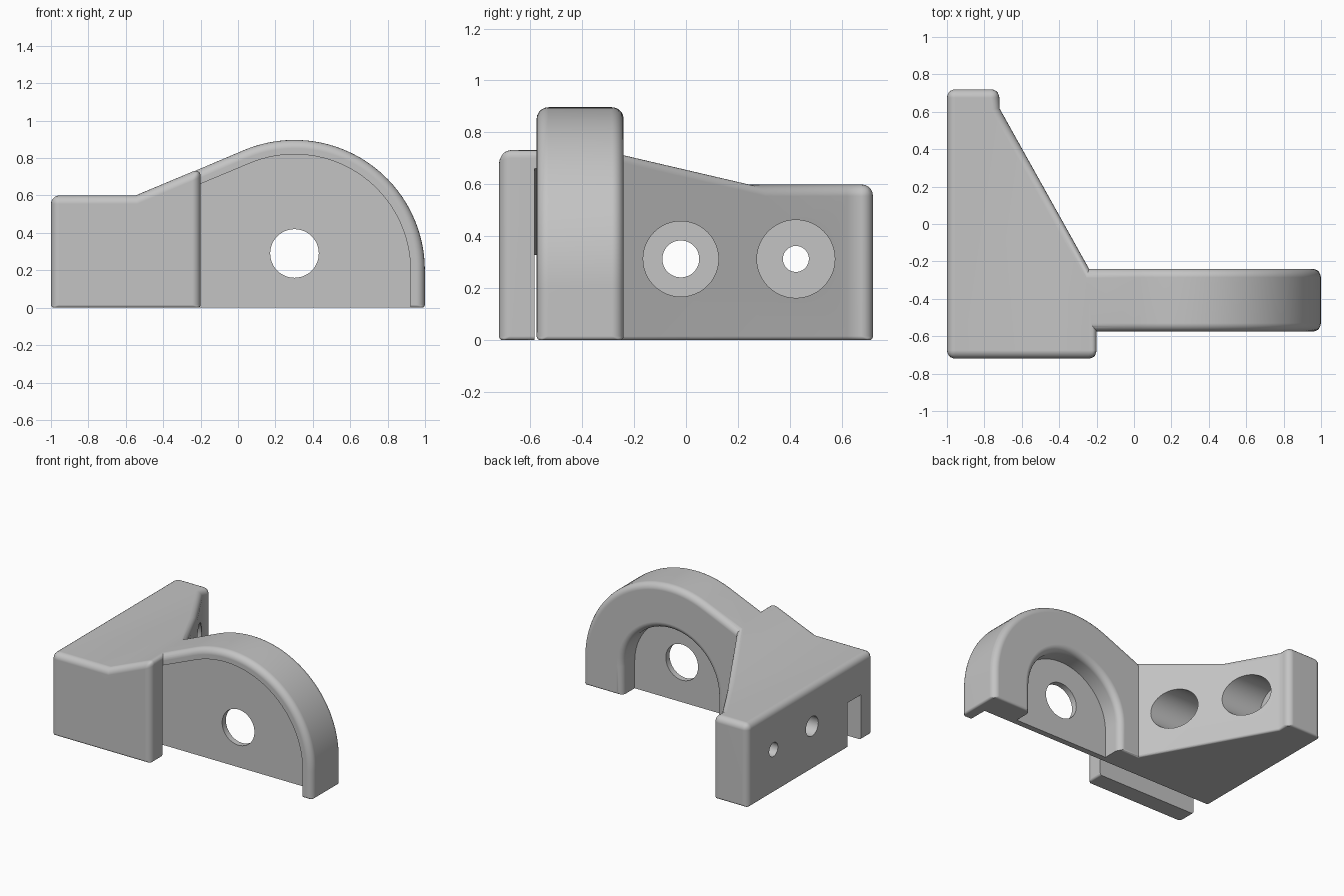
import bpy, bmesh
from math import sin, cos, tan, pi, radians

if "Cube" in bpy.data.objects:
    bpy.data.objects.remove(bpy.data.objects["Cube"], do_unlink=True)

CX, CZ = 0.302, 0.2          # arch centre
R_OUT, R_IN = 0.697, 0.62    # arch and front recess radii
TILT = radians(22.7)         # slope of the straight shoulder
ARM_FRONT, ARM_BACK = -0.575, -0.24
FILLET = 0.045


def shoulder(x, r):
    """Height of the line tangent to an arch of radius r."""
    return CZ + (x - CX) * tan(TILT) + r / cos(TILT)


def arc(r, end, steps=36):
    return [(CX + r * cos(end * i / steps), CZ + r * sin(end * i / steps))
            for i in range(steps + 1)]


def loft(name, rings):
    """Closed solid skinned through rings of equal point count."""
    bm = bmesh.new()
    loops = [[bm.verts.new(p) for p in ring] for ring in rings]
    n = len(loops[0])
    for a, b in zip(loops, loops[1:]):
        for i in range(n):
            j = (i + 1) % n
            bm.faces.new((a[i], a[j], b[j], b[i]))
    bm.faces.new(loops[0])
    bm.faces.new(loops[-1])
    bmesh.ops.recalc_face_normals(bm, faces=bm.faces)
    mesh = bpy.data.meshes.new(name)
    bm.to_mesh(mesh)
    bm.free()
    obj = bpy.data.objects.new(name, mesh)
    bpy.context.collection.objects.link(obj)
    return obj


def prism_y(name, profile, y0, y1):
    return loft(name, [[(x, y, z) for x, z in profile] for y in (y0, y1)])


def apply(obj, mod):
    bpy.context.view_layer.objects.active = obj
    bpy.ops.object.modifier_apply(modifier=mod.name)


def combine(obj, other, operation):
    mod = obj.modifiers.new(operation.lower(), 'BOOLEAN')
    mod.operation, mod.solver, mod.object = operation, 'EXACT', other
    apply(obj, mod)
    bpy.data.objects.remove(other, do_unlink=True)


def round_edges(obj):
    """Round sharp convex edges, with a smaller radius along the base."""
    bm = bmesh.new()
    bm.from_mesh(obj.data)
    weight = bm.edges.layers.float.new("bevel_weight_edge")
    for e in bm.edges:
        if e.is_manifold and e.is_convex and e.calc_face_angle() > 0.4:
            on_base = max(v.co.z for v in e.verts) < 0.001
            e[weight] = 0.35 if on_base else 1.0
    bm.to_mesh(obj.data)
    bm.free()
    mod = obj.modifiers.new("rounding", 'BEVEL')
    mod.limit_method, mod.width, mod.segments = 'WEIGHT', FILLET, 5
    mod.use_clamp_overlap = False
    apply(obj, mod)


# Mounting block: tapered plan trimmed by the sloping top
plan = [(-1, -0.72), (-0.2, -0.72), (-0.2, -0.312), (-0.72, 0.62),
        (-0.72, 0.72), (-1, 0.72)]
bracket = loft("bracket", [[(x, y, z) for x, y in plan] for z in (0, 1.2)])
kink = CX + (0.6 - CZ - R_OUT / cos(TILT)) / tan(TILT)
top = [(-1.2, -0.2), (0, -0.2), (0, shoulder(0, R_OUT)), (kink, 0.6), (-1.2, 0.6)]
combine(bracket, prism_y("top_trim", top, -1, 1), 'INTERSECT')
round_edges(bracket)

# Arched arm
arm_profile = [(-0.3, 0), (1 - 0.001, 0)] + arc(R_OUT, pi / 2 + TILT)
arm_profile.append((-0.3, shoulder(-0.3, R_OUT) - 0.002))
arm = prism_y("arm", arm_profile, ARM_FRONT, ARM_BACK)
round_edges(arm)
combine(bracket, arm, 'UNION')

# Front recess, running on through the block as a slot
recess = [(-1.2, -0.2), (CX + R_IN, -0.2)] + arc(R_IN, pi / 2 + TILT)
recess.append((-1.2, shoulder(-1.2, R_IN)))
combine(bracket, prism_y("front_recess", recess, -0.584, -0.428), 'DIFFERENCE')


# Rear arched pocket with a rounded mouth
def pocket_ring(r, y):
    outline = [(CX - r, -0.1), (CX + r, -0.1)] + arc(r, pi)
    return [(x, y, z) for x, z in outline]


rings = [pocket_ring(0.38, -0.385)]
for i in range(7):
    t = pi / 2 * i / 6
    rings.append(pocket_ring(0.38 + FILLET * (1 - cos(t)),
                             ARM_BACK - FILLET * (1 - sin(t))))
rings.append(pocket_ring(0.38 + FILLET, ARM_BACK + 0.02))
combine(bracket, loft("rear_pocket", rings), 'DIFFERENCE')

# Pivot hole through the web
ANGLES = [2 * pi * i / 48 for i in range(48)]
circle = [(CX + 0.13 * cos(a), 0.29 + 0.13 * sin(a)) for a in ANGLES]
combine(bracket, prism_y("pivot_hole", circle, -0.7, 0), 'DIFFERENCE')

# Counterbored screw holes
for y, small, large in ((-0.02, 0.071, 0.145), (0.423, 0.05, 0.15)):
    steps = ((-1.1, small), (-0.85, small), (-0.85, large), (-0.1, large))
    bore = loft("screw_hole", [[(x, y + r * cos(a), 0.313 + r * sin(a))
                                for a in ANGLES] for x, r in steps])
    combine(bracket, bore, 'DIFFERENCE')

# Material and shading
grey = bpy.data.materials.new("plain grey")
grey.use_nodes = True
colour = (0.55, 0.55, 0.55, 1)
grey.diffuse_color = colour
grey.node_tree.nodes["Principled BSDF"].inputs["Base Color"].default_value = colour
bracket.data.materials.clear()
bracket.data.materials.append(grey)
for face in bracket.data.polygons:
    face.material_index = 0
bpy.ops.object.select_all(action='DESELECT')
bracket.select_set(True)
bpy.context.view_layer.objects.active = bracket
bpy.ops.object.shade_smooth_by_angle(angle=radians(30))
normals = bracket.modifiers.new("clean_normals", 'WEIGHTED_NORMAL')
normals.keep_sharp = True
